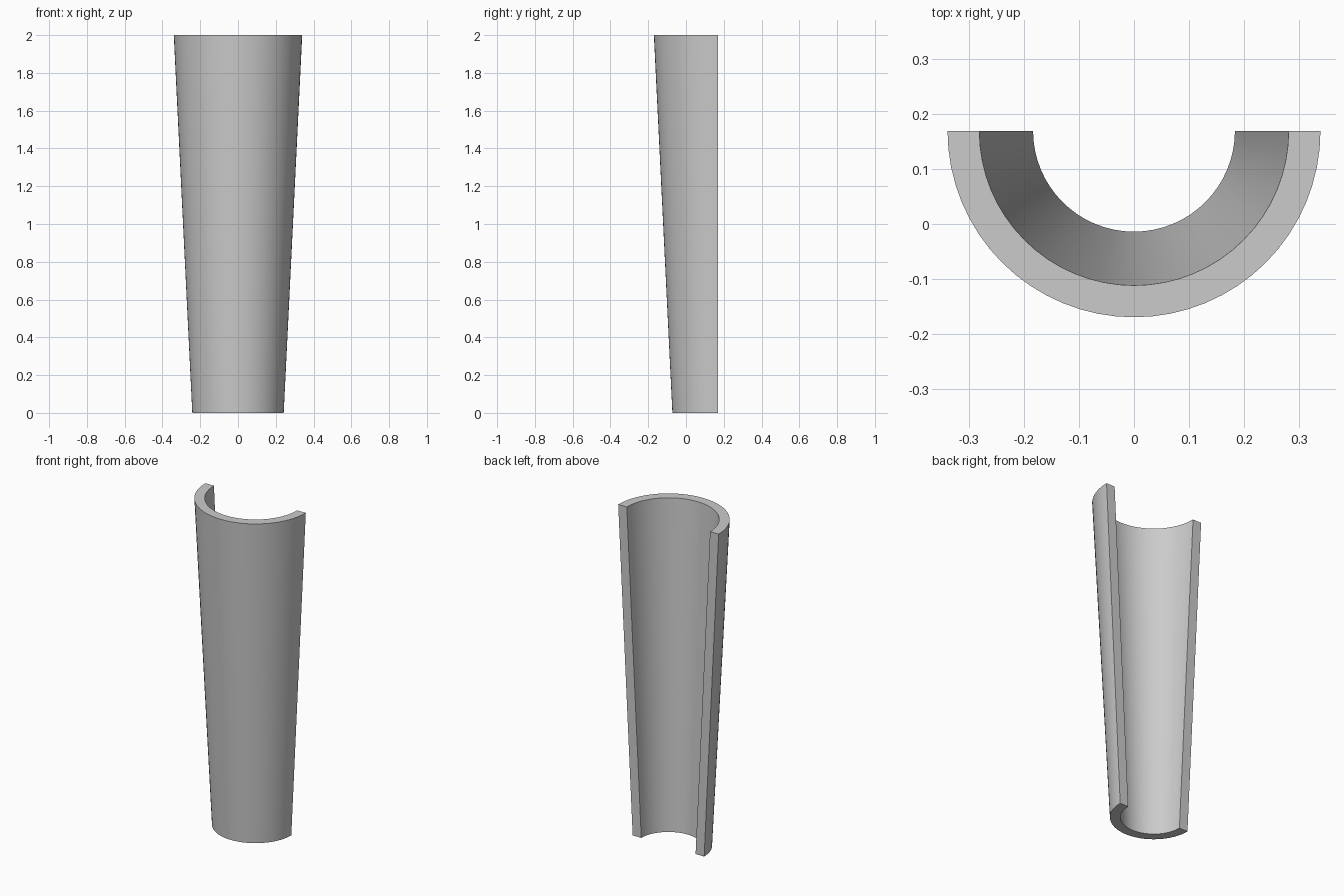
import bpy, bmesh
from math import pi, sin, cos

SEGMENTS = 32
AXIS_Y = 0.17
HEIGHT = 2.0

cube = bpy.data.objects.get("Cube")
if cube:
    bpy.data.objects.remove(cube, do_unlink=True)

# Plain grey
grey = bpy.data.materials.new("plain grey")
grey.use_nodes = True
colour = (0.6, 0.6, 0.6, 1)
grey.diffuse_color = colour
grey.node_tree.nodes["Principled BSDF"].inputs["Base Color"].default_value = colour

# Wall section: outer bottom, outer top, inner top, inner bottom
section = [(0.242, 0), (0.34, HEIGHT), (0.282, HEIGHT), (0.184, 0)]

# Sweep the wall section half a turn around the axis, open at the back
bm = bmesh.new()
rings = []
for i in range(SEGMENTS + 1):
    a = pi + pi * i / SEGMENTS
    rings.append([bm.verts.new((r * cos(a), AXIS_Y + r * sin(a), z)) for r, z in section])
for a, b in zip(rings, rings[1:]):
    for j in range(4):
        k = (j + 1) % 4
        bm.faces.new((a[j], b[j], b[k], a[k]))

# Flat edges of the half shell
bm.faces.new(rings[0])
bm.faces.new(rings[-1][::-1])
bmesh.ops.recalc_face_normals(bm, faces=bm.faces)

mesh = bpy.data.meshes.new("tapered_half_shell")
bm.to_mesh(mesh)
bm.free()
mesh.materials.append(grey)
shell = bpy.data.objects.new("tapered_half_shell", mesh)
bpy.context.collection.objects.link(shell)

# Smooth walls with sharp rims
bpy.ops.object.select_all(action="DESELECT")
shell.select_set(True)
bpy.context.view_layer.objects.active = shell
bpy.ops.object.shade_smooth_by_angle(angle=pi / 6)
